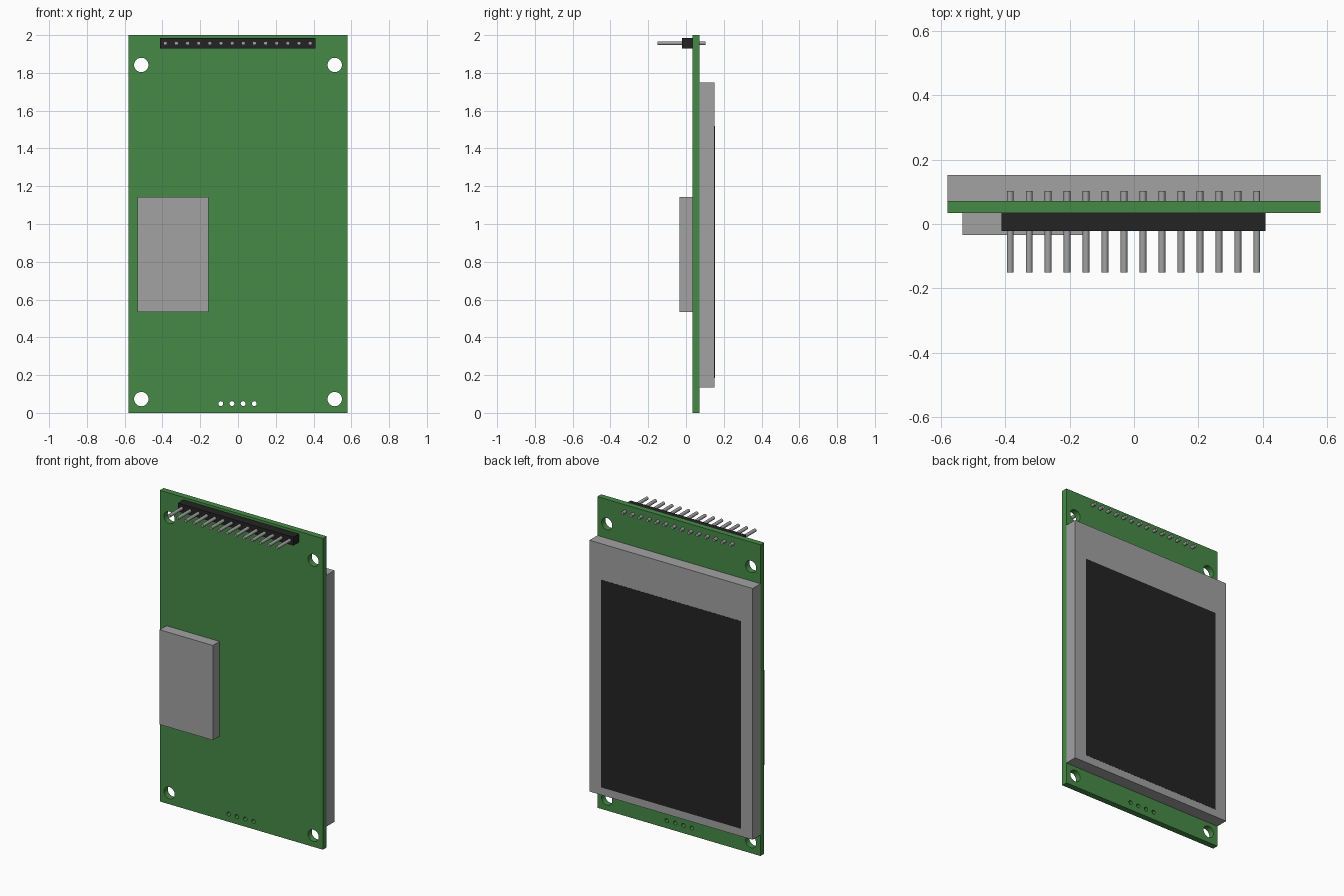
import bpy
import math

if "Cube" in bpy.data.objects:
    bpy.data.objects.remove(bpy.data.objects["Cube"])


def material(name, rgb):
    m = bpy.data.materials.new(name)
    m.diffuse_color = (*rgb, 1.0)
    m.use_nodes = True
    m.node_tree.nodes["Principled BSDF"].inputs["Base Color"].default_value = m.diffuse_color
    return m


GREEN = material("board green", (0.062, 0.255, 0.062))
GREY = material("metal grey", (0.36, 0.36, 0.36))
BLACK = material("matt black", (0.017, 0.017, 0.017))


def box(name, lo, hi, mat):
    """Axis-aligned box between two corners."""
    bpy.ops.mesh.primitive_cube_add(size=1, location=[(a + b) / 2 for a, b in zip(lo, hi)])
    ob = bpy.context.object
    ob.name = name
    ob.scale = [b - a for a, b in zip(lo, hi)]
    bpy.ops.object.transform_apply(location=False, rotation=False, scale=True)
    ob.data.materials.append(mat)
    return ob


def circle(x, z, r, n):
    return [(x + r * math.cos(2 * math.pi * i / n), z + r * math.sin(2 * math.pi * i / n))
            for i in range(n)]


# Circuit board: outline with four mounting holes and four small solder holes
loops = [[(-0.58, 0), (0.58, 0), (0.58, 2), (-0.58, 2)]]
loops += [circle(x, z, 0.038, 32) for x in (-0.512, 0.512) for z in (0.073, 1.842)]
loops += [circle(-0.091 + 0.059 * i, 0.049, 0.013, 16) for i in range(4)]

outline = bpy.data.curves.new("circuit_board", 'CURVE')
outline.dimensions = '2D'
outline.fill_mode = 'BOTH'
outline.extrude = 0.019
for pts in loops:
    s = outline.splines.new('POLY')
    s.points.add(len(pts) - 1)
    for p, (x, z) in zip(s.points, pts):
        p.co = (x, z, 0, 1)
    s.use_cyclic_u = True
    s.use_smooth = False
outline.materials.append(GREEN)
board = bpy.data.objects.new("circuit_board", outline)
bpy.context.collection.objects.link(board)
board.location = (0, 0.053, 0)
board.rotation_euler = (math.pi / 2, 0, 0)
bpy.ops.object.select_all(action='DESELECT')
board.select_set(True)
bpy.context.view_layer.objects.active = board
bpy.ops.object.convert(target='MESH')

# Display module on the back, with its dark screen
box("display_frame", (-0.58, 0.072, 0.135), (0.58, 0.152, 1.75), GREY)
box("screen", (-0.498, 0.150, 0.184), (0.498, 0.153, 1.518), BLACK)

# Card socket on the front
box("card_socket", (-0.533, -0.034, 0.533), (-0.155, 0.034, 1.142), GREY)

# Pin header with fourteen round pins through the board
box("header_body", (-0.412, -0.022, 1.93), (0.409, 0.034, 1.984), BLACK)
for i in range(14):
    bpy.ops.mesh.primitive_cylinder_add(
        vertices=12, radius=0.0105, depth=0.253,
        location=(-0.385 + 0.059 * i, -0.0245, 1.957), rotation=(math.pi / 2, 0, 0))
    pin = bpy.context.object
    pin.name = f"header_pin_{i + 1}"
    pin.data.materials.append(GREY)
    bpy.ops.object.shade_smooth_by_angle(angle=math.radians(40))
